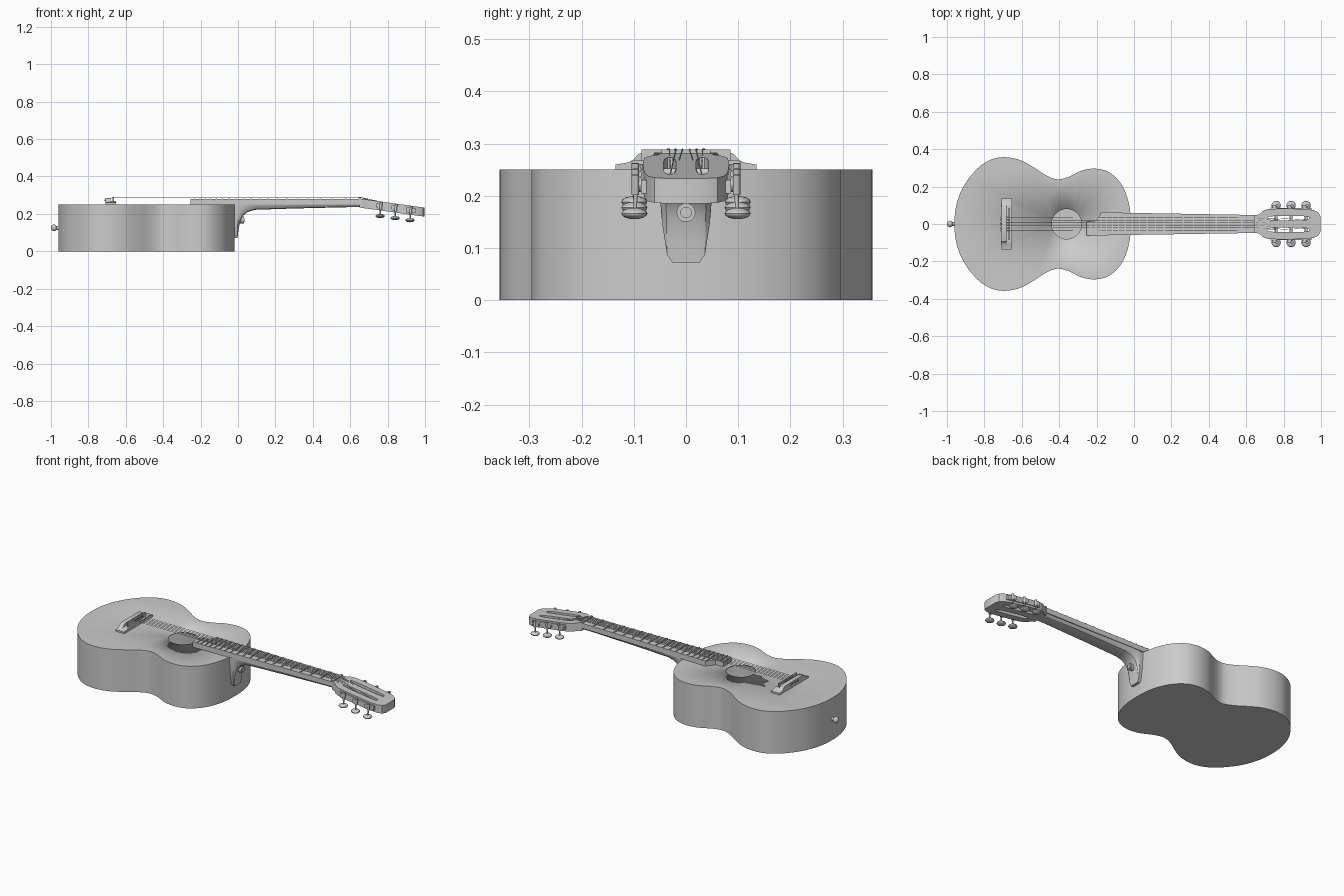
import bpy, bmesh, math
from mathutils import Vector

if "Cube" in bpy.data.objects:
    bpy.data.objects.remove(bpy.data.objects["Cube"])

grey = bpy.data.materials.new("plain grey")
grey.diffuse_color = (0.6, 0.6, 0.6, 1)
grey.use_nodes = True
grey.node_tree.nodes["Principled BSDF"].inputs["Base Color"].default_value = grey.diffuse_color


def finish(name, bm, smooth=True):
    bmesh.ops.recalc_face_normals(bm, faces=bm.faces)
    me = bpy.data.meshes.new(name)
    bm.to_mesh(me)
    bm.free()
    me.materials.append(grey)
    ob = bpy.data.objects.new(name, me)
    bpy.context.collection.objects.link(ob)
    bpy.ops.object.select_all(action='DESELECT')
    ob.select_set(True)
    bpy.context.view_layer.objects.active = ob
    if smooth:
        bpy.ops.object.shade_smooth_by_angle(angle=math.radians(32))
    return ob


def spline(pts, n=6):
    """Closed smooth curve through the points."""
    out, c = [], len(pts)
    for i in range(c):
        a, b, d, e = (Vector(pts[(i + k) % c]) for k in (-1, 0, 1, 2))
        for j in range(n):
            t = j / n
            p = 0.5 * (2*b + (d - a)*t + (2*a - 5*b + 4*d - e)*t*t + (3*b - a - 3*d + e)*t**3)
            out.append((p.x, p.y))
    return out


def mirror(pts):
    """Complete an outline from its +y half, keeping points on the axis single."""
    return pts + [(x, -y) for x, y in reversed(pts) if y > 1e-6]


def oval(cx, cy, rx, ry, n=40, power=1):
    f = lambda v: math.copysign(abs(v) ** power, v)
    return [(cx + rx * f(math.cos(2*math.pi*i/n)), cy + ry * f(math.sin(2*math.pi*i/n))) for i in range(n)]


def plate(name, outline, z0, z1, holes=(), through=True, shear=None):
    """Extruded outline with holes cut in its top (and bottom if through)."""
    bm = bmesh.new()
    caps = {z0: [], z1: []}
    for k, loop in enumerate([outline, *holes]):
        rings = {}
        for z in (z0, z1):
            if k and z == z0 and not through:
                continue
            vs = [bm.verts.new((x, y, z)) for x, y in loop]
            rings[z] = vs
            caps[z] += [bm.edges.new((vs[i - 1], vs[i])) for i in range(len(vs))]
        if len(rings) == 2:
            a, b = rings[z0], rings[z1]
            for i in range(len(a)):
                bm.faces.new((a[i - 1], a[i], b[i], b[i - 1]))
    for z in (z0, z1):
        bmesh.ops.triangle_fill(bm, use_beauty=True, edges=caps[z], normal=(0, 0, 1))
    if shear:
        for v in bm.verts:
            v.co.z += shear(v.co.x)
    return finish(name, bm)


def loft(name, rings):
    bm = bmesh.new()
    rows = [[bm.verts.new(p) for p in r] for r in rings]
    for a, b in zip(rows, rows[1:]):
        for i in range(len(a)):
            bm.faces.new((a[i - 1], a[i], b[i], b[i - 1]))
    bm.faces.new(rows[0])
    bm.faces.new(rows[-1])
    return finish(name, bm)


def box(name, x0, x1, y0, y1, z0, z1):
    return plate(name, [(x0, y0), (x1, y0), (x1, y1), (x0, y1)], z0, z1)


def rod(name, a, b, r, n=12, r2=None):
    a, b = Vector(a), Vector(b)
    d = b - a
    bm = bmesh.new()
    bmesh.ops.create_cone(bm, cap_ends=True, segments=n, radius1=r, radius2=r if r2 is None else r2, depth=d.length)
    bm.transform(d.to_track_quat('Z', 'Y').to_matrix().to_4x4())
    bmesh.ops.translate(bm, verts=bm.verts, vec=(a + b) / 2)
    return finish(name, bm)


def ball(name, c, size, n=16):
    bm = bmesh.new()
    bmesh.ops.create_uvsphere(bm, u_segments=n, v_segments=n // 2, radius=1)
    bmesh.ops.scale(bm, verts=bm.verts, vec=size)
    bmesh.ops.translate(bm, verts=bm.verts, vec=c)
    return finish(name, bm)


# Hollow body with round sound hole
half = [(-.96, 0), (-.95, .1), (-.912, .2), (-.84, .294), (-.765, .344), (-.69, .357), (-.61, .342),
        (-.54, .305), (-.47, .26), (-.41, .239), (-.35, .252), (-.28, .285), (-.21, .296),
        (-.14, .28), (-.08, .23), (-.042, .16), (-.022, .08), (-.018, 0)]
body = plate("body", spline(mirror(half)), 0, .25, [oval(-.36, 0, .08, .08)], through=False)
shell = body.modifiers.new("wall", 'SOLIDIFY')
shell.thickness = .006
shell.offset = -1

# Neck with heel: stations of x, underside height, half width
section = [(1, 0), (1, .2), (.88, .6), (.7, .92), (.5, 1)]
stations = [(-.022, .072, .052), (-.002, .072, .052), (.002, .11, .053), (.01, .155, .054), (.025, .188, .055),
            (.05, .21, .056), (.09, .222, .056), (.3, .229, .052), (.6, .236, .047), (.66, .236, .047)]
rings = []
for x, zb, w in stations:
    side = [(x, w * u, .262 - (.262 - zb) * v) for u, v in section]
    rings.append(side + [(x, -y, z) for _, y, z in reversed(side)])
loft("neck", rings)
rod("heel_button", (0, 0, .168), (.032, 0, .168), .018, 20)
rod("heel_button_screw", (.032, 0, .168), (.036, 0, .168), .011, 16)

# Fingerboard with stepped end, frets and nut
plate("fingerboard", [(-.255, -.062), (.65, -.048), (.65, .048), (-.17, .062), (-.205, .018), (-.255, .012)],
      .25, .28)
for i in range(1, 20):
    x = -.67 + 1.32 * 2 ** (-i / 12)
    w = .048 + .014 * (.65 - x) / .9
    box("fret", x - .003, x + .003, -w, .012 if x < -.2 else w, .279, .2835)
box("nut", .644, .656, -.047, .047, .262, .289)

# Slotted tilted headstock
tilt = lambda x: -.14 * (x - .65)
head = [(.65, .047), (.67, .052), (.69, .07), (.715, .08), (.8, .083), (.92, .08), (.965, .073),
        (.988, .06), (.997, .04)]
slots = [oval(.825, s * .031, .112, .012, 28, .6) for s in (1, -1)]
plate("headstock", mirror(head), .234, .282, slots, shear=tilt)

# Tuning machines on both edges
for s in (1, -1):
    plate("tuner_strap", [(.73, s*.078), (.95, s*.074), (.95, s*.086), (.73, s*.087)], .246, .272, shear=tilt)
    for x in (.76, .84, .92):
        z = .26 + tilt(x)
        rod("string_roller", (x, s * .014, z), (x, s * .09, z), .008)
        rod("tuner_gear", (x - .008, s * .086, z), (x - .008, s * .1, z), .015, 14)
        rod("tuner_worm", (x + .006, s * .097, z + .018), (x + .002, s * .097, z - .02), .007)
        rod("tuner_shaft", (x + .002, s * .097, z - .02), (x, s * .098, z - .052), .004)
        ball("tuner_button", (x, s * .099, z - .056), (.025, .025, .011))

# Bridge: shaped wings, tie block and saddle
prof = [(.135, .25), (.135, .26), (.11, .264), (.1, .27), (.092, .28), (.08, .284)]
prof = prof + [(-y, z) for y, z in reversed(prof)]
loft("bridge_block", [[(x, y, z) for y, z in prof] for x in (-.708, -.682)])
base = [(y, min(z, .268)) for y, z in prof]
loft("bridge_base", [[(x, y, z) for y, z in base] for x in (-.682, -.652)])
box("saddle", -.67, -.662, -.085, .085, .262, .289)

# Strings with tied ends, running down to their rollers
for i in range(6):
    k = i / 2.5 - 1
    a, b = (-.666, .036 * k, .289), (.65, .032 * k, .2895)
    x = (.76, .84, .92)[i if i < 3 else 5 - i]
    rod("string", a, b, .0013, 6)
    rod("string_tail", (-.712, .036 * k, .272), a, .0013, 6)
    rod("string_head", b, (x, math.copysign(.026 + .004 * (abs(k) > .5), k), .268 + tilt(x)), .0013, 6)
    rod("string_knot", (-.714, .036 * k, .274), (-.706, .036 * k, .274), .004, 8)

# End pin
rod("end_pin_stem", (-.95, 0, .125), (-.98, 0, .125), .012, 16, .008)
ball("end_pin", (-.984, 0, .125), (.016, .018, .018))
